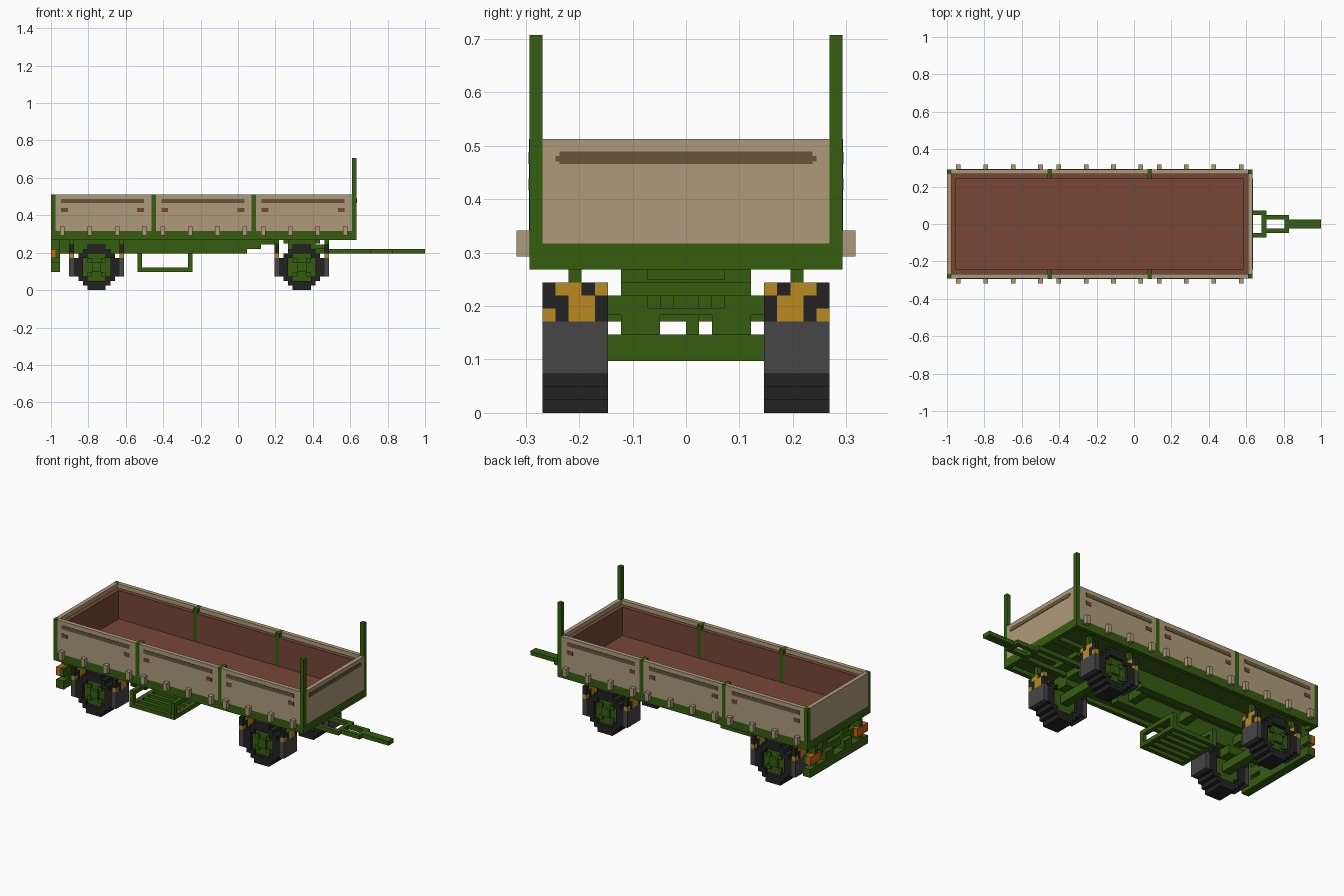
import bpy
import bmesh

cube = bpy.data.objects.get("Cube")
if cube:
    bpy.data.objects.remove(cube, do_unlink=True)

V = 2 / 82  # one block; all sizes below are in blocks


def material(name, r, g, b):
    m = bpy.data.materials.new(name)
    m.use_nodes = True
    m.diffuse_color = (r, g, b, 1)
    m.node_tree.nodes["Principled BSDF"].inputs["Base Color"].default_value = (r, g, b, 1)
    return m


GREEN = material("green paint", 0.036, 0.110, 0.005)
TAN = material("tan panel", 0.420, 0.330, 0.195)
BROWN = material("brown wood", 0.184, 0.063, 0.037)
OLIVE = material("dark olive groove", 0.138, 0.091, 0.040)
BLACK = material("black rubber", 0.016, 0.016, 0.016)
GREY = material("grey flap", 0.061, 0.061, 0.061)
YELLOW = material("warning yellow", 0.479, 0.254, 0.014)
ORANGE = material("orange lamp", 0.610, 0.114, 0.005)


def build(name, boxes, *mats, mirror_y=False):
    """Make one object from boxes (x0, x1, y0, y1, z0, z1[, material slot])."""
    bm = bmesh.new()
    for b in boxes:
        spans = [(b[2], b[3])]
        if mirror_y:
            spans.append((-b[3], -b[2]))
        for y0, y1 in spans:
            verts = bmesh.ops.create_cube(bm, size=1)["verts"]
            for v in verts:
                v.co.x = (b[0] if v.co.x < 0 else b[1]) * V
                v.co.y = (y0 if v.co.y < 0 else y1) * V
                v.co.z = (b[4] if v.co.z < 0 else b[5]) * V
            slot = b[6] if len(b) > 6 else 0
            for f in {f for v in verts for f in v.link_faces}:
                f.material_index = slot
    me = bpy.data.meshes.new(name)
    bm.to_mesh(me)
    bm.free()
    for m in mats:
        me.materials.append(m)
    ob = bpy.data.objects.new(name, me)
    bpy.context.collection.objects.link(ob)
    return ob


# Load bed: deck, rim rails and wooden floor
build("deck", [(-40, 25, -11, 11, 12, 13)], GREEN)
build("deck_side_rails", [(-41, 26, 11, 12, 11, 13)], GREEN, mirror_y=True)
build("deck_end_rails", [(-41, -40, -11, 11, 11, 13), (25, 26, -11, 11, 11, 13)], GREEN)
build("wood_floor", [(-39, 24, -10, 10, 13, 13.1)], BROWN)

# Side boards with a wooden lining one block lower
panels = [(-40, -19), (-18, 3), (4, 25)]
build("side_boards", [(a, b, 11, 12, 13, 21) for a, b in panels], TAN, mirror_y=True)
build("side_lining", [(a, b, 10, 11, 13, 20) for a, b in panels], BROWN, mirror_y=True)
build("end_boards", [(-41, -40, -11, 11, 13, 21), (25, 26, -11, 11, 13, 21)], TAN)
build("end_lining", [(-40, -39, -10, 10, 13, 20), (24, 25, -10, 10, 13, 20)], BROWN)

# Stakes between boards, corner posts and tall front posts
build("side_stakes", [(x, x + 1, 10, 12.03, 13, 21) for x in (-19, 3)], GREEN, mirror_y=True)
build("rear_posts", [(-41, -40, 11, 12, 13, 21)], GREEN, mirror_y=True)
build("front_posts", [(25, 26, 11, 12, 13, 29)], GREEN, mirror_y=True)

# Grooves, latch marks and hinges
grooves, latches, hinges = [], [], []
for a, b in panels:
    grooves.append((a + 1.2, b - 1.6, 12, 12.1, 19.1, 20))
    for x in (a + 1.2, b - 3.1):
        latches.append((x, x + 1.5, 12, 12.1, 17.1, 18))
    hinges += [(a + 1 + 6 * i, a + 2 + 6 * i, 12, 13, 12, 14) for i in range(4)]
build("board_grooves", grooves, OLIVE, mirror_y=True)
build("latch_marks", latches, BROWN, mirror_y=True)
build("board_hinges", hinges, TAN, mirror_y=True)
build("front_board_groove", [(26, 26.1, -9.7, 9.7, 19.1, 20.05),
                             (26, 26.1, -10, 10, 19.3, 19.7)], OLIVE)

# Chassis beams stepping up towards the front, with cross members
build("chassis_beams", [(-40, 2, 3, 5, 8, 9), (-40, 5, 3, 5, 9, 10),
                        (-40, 8, 3, 5, 10, 11), (-40, 25, 3, 5, 11, 12)],
      GREEN, mirror_y=True)
build("cross_members", [(x, x + 2, -3, 3, 9, 11) for x in (-39, -32, -17, -3)], GREEN)

# Rear frame, bumper and lamps
build("rear_bumper", [(-41, -39, -11, 11, 4, 6)], GREEN)
build("rear_uprights", [(-41, -39, 8, 9, 6, 12), (-41, -39, 2, 5, 6, 8)],
      GREEN, mirror_y=True)
build("rear_crossbar", [(-40, -39, -11, 11, 7, 9)], GREEN)
build("rear_lamps", [(-41.01, -40, 7, 11, 7, 9)], ORANGE, mirror_y=True)

# Slatted rack under the chassis
rack = [(-22, -10, y, y + 1, 4, 5) for y in range(-10, 1, 2)]
for x in (-22, -11):
    rack += [(x, x + 1, -10, 1, 4, 5), (x, x + 1, -10, 1, 7, 8),
             (x, x + 1, -10, -9, 4, 8), (x, x + 1, 0, 1, 4, 8)]
build("slatted_rack", rack, GREEN)

# Axles, springs and steering turntable
REAR, FRONT = -31, 14
build("axles", [(c - 1, c + 1, -7, 7, 4, 6) for c in (REAR, FRONT)], GREEN)
build("springs", [(c - 3, c + 3, 2, 5, 6, 8) for c in (REAR, FRONT)], GREEN, mirror_y=True)
build("turntable", [(11, 17, -5, 5, 10, 11), (11, 20, -5, 5, 9, 10),
                    (11, 17, -6, 6, 7.5, 9)], GREEN)
build("turntable_ring", [(10, 18, -3, 3, 10.2, 12)], GREEN)

# Drawbar
build("drawbar_arms", [(17, 29, 2, 3, 8, 9), (28, 34, 1, 2, 8, 9)], GREEN, mirror_y=True)
build("drawbar", [(28, 29, -1, 1, 8, 9), (33, 34, -1, 1, 8, 9),
                  (34, 41, -1, 1, 8, 9)], GREEN)

# Stepped wheels with recessed green hubs, and striped mud flaps
tyre_widths = [4, 6, 8, 10, 10, 10, 10, 8, 6, 4]
hub_widths = [0, 0, 4, 6, 6, 6, 6, 4, 0, 0]
stripe_rows = [(0, 2, 3), (2, 3), (1, 2, 4)]  # yellow cells, bottom row first
for label, c in (("rear", REAR), ("front", FRONT)):
    tyre, hub = [], []
    for z, (w, h) in enumerate(zip(tyre_widths, hub_widths)):
        w, h = w / 2, h / 2
        if h:
            tyre += [(c - w, c - h, 6, 11, z, z + 1), (c + h, c + w, 6, 11, z, z + 1)]
            hub.append((c - h, c + h, 6.5, 10.2, z, z + 1))
        else:
            tyre.append((c - w, c + w, 6, 11, z, z + 1))
    hub += [(c - 1, c + 1, 10, 10.9, 4, 6)]
    hub += [(c + dx, c + dx + 1, 10, 10.6, z, z + 1) for dx in (-2, 1) for z in (3, 6)]
    build(label + "_tyres", tyre, BLACK, mirror_y=True)
    build(label + "_hubs", hub, GREEN, mirror_y=True)

    flaps = []
    for x in (c - 6, c + 5):
        flaps.append((x, x + 1, 6, 11, 3, 7, 0))
        for row, yellow in enumerate(stripe_rows):
            for col in range(5):
                y = 10 - col
                flaps.append((x, x + 1, y, y + 1, 7 + row, 8 + row,
                              1 if col in yellow else 2))
    build(label + "_mud_flaps", flaps, GREY, YELLOW, BLACK, mirror_y=True)
    # Flap hangers
    build(label + "_flap_hangers", [(c - 6, c - 5, 8, 9, 10, 12),
                                    (c + 5, c + 6, 8, 9, 10, 12)], GREEN, mirror_y=True)
